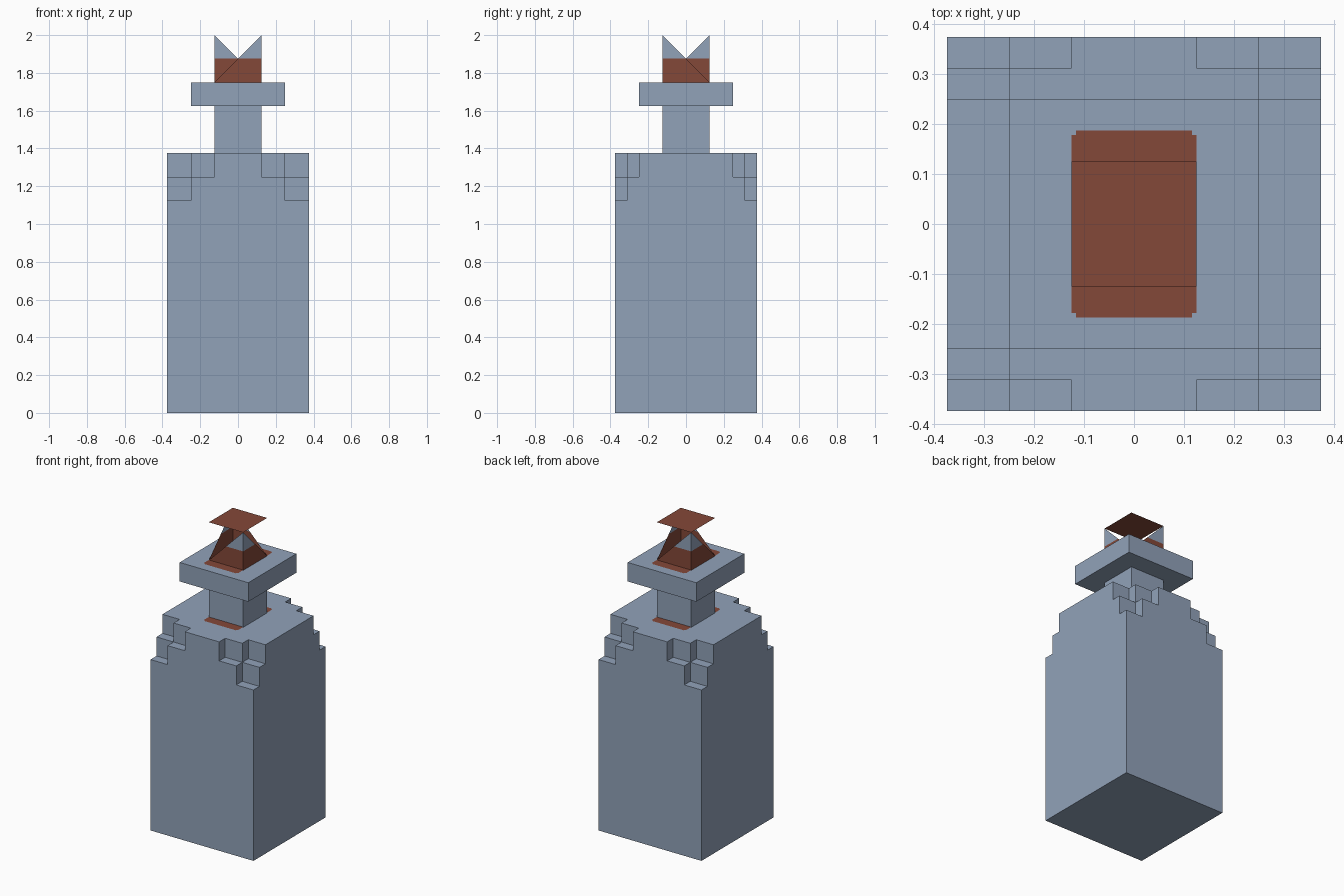
import bpy, bmesh
from mathutils import Vector

if "Cube" in bpy.data.objects:
    bpy.data.objects.remove(bpy.data.objects["Cube"])


def material(name, rgb):
    m = bpy.data.materials.new(name)
    m.diffuse_color = (*rgb, 1)
    m.use_nodes = True
    m.node_tree.nodes["Principled BSDF"].inputs["Base Color"].default_value = m.diffuse_color
    return m


BLUE = material("blue grey glass", (0.284, 0.361, 0.485))
RED = material("cork red", (0.231, 0.065, 0.040))


def finish(name, bm, *mats):
    me = bpy.data.meshes.new(name)
    bm.to_mesh(me)
    bm.free()
    for m in mats:
        me.materials.append(m)
    ob = bpy.data.objects.new(name, me)
    bpy.context.collection.objects.link(ob)
    return ob


def box(name, half, z0, z1, mat):
    bm = bmesh.new()
    bmesh.ops.create_cube(bm, size=1)
    for v in bm.verts:
        v.co = (v.co.x * half * 2, v.co.y * half * 2, z1 if v.co.z > 0 else z0)
    return finish(name, bm, mat)


# Bottle body: block with stepped chips at the four upper corners
def solid(x, y, z):
    x, y = abs(x), abs(y)
    if max(x, y) > 0.375 or not 0 < z < 1.375:
        return False
    chip_side = x > 0.25 and y > 0.25 and z > 1.25
    chip_face = x > 0.125 and y > 0.3125 and z > 1.25
    chip_deep = x > 0.25 and y > 0.3125 and z > 1.125
    return not (chip_side or chip_face or chip_deep)


cuts = [[-0.375, -0.25, -0.125, 0.125, 0.25, 0.375],
        [-0.375, -0.3125, -0.25, 0.25, 0.3125, 0.375],
        [0, 1.125, 1.25, 1.375]]
bm = bmesh.new()
for i in range(5):
    for j in range(5):
        for k in range(3):
            lo = Vector((cuts[0][i], cuts[1][j], cuts[2][k]))
            hi = Vector((cuts[0][i + 1], cuts[1][j + 1], cuts[2][k + 1]))
            mid = (lo + hi) / 2
            if not solid(*mid):
                continue
            for a in range(3):
                for side in (lo, hi):
                    probe = mid.copy()
                    probe[a] = side[a] + (0.01 if side is hi else -0.01)
                    if solid(*probe):
                        continue
                    b, c = (a + 1) % 3, (a + 2) % 3
                    ring = []
                    for p, q in ((lo, lo), (hi, lo), (hi, hi), (lo, hi)):
                        co = side.copy()
                        co[b], co[c] = p[b], q[c]
                        ring.append(bm.verts.new(co))
                    bm.faces.new(ring if side is hi else ring[::-1])
bmesh.ops.remove_doubles(bm, verts=bm.verts, dist=1e-4)
bmesh.ops.dissolve_limit(bm, angle_limit=0.01, verts=bm.verts, edges=bm.edges)
finish("bottle_body", bm, BLUE)

# Neck and collar
box("neck", 0.125, 1.375, 1.625, BLUE)
box("collar", 0.25, 1.625, 1.75, BLUE)


# Painted red patches with nicked corners on the body top and collar top
def patch(name, z):
    w, d, n = 0.125, 0.1875, 0.009
    bm = bmesh.new()
    pts = []
    for sx, sy in ((1, 1), (-1, 1), (-1, -1), (1, -1)):
        nick = [(w, d - n), (w - n, d - n), (w - n, d)]
        pts += [(sx * x, sy * y) for x, y in (nick if sx * sy > 0 else nick[::-1])]
    bm.faces.new([bm.verts.new((x, y, z + 0.002)) for x, y in pts])
    finish(name, bm, RED)


patch("body_top_patch", 1.375)
patch("collar_top_patch", 1.75)

# Stopper: one triangle per side, red lower half and blue upper half
r, z0, z1, zm = 0.125, 1.75, 2.0, 1.875
bm = bmesh.new()
for s in (1, -1):
    tall = (s * r, -s * r)
    for low, flip in (((-s * r, -s * r), False), ((s * r, s * r), True)):
        ring = [bm.verts.new((*low, z0)), bm.verts.new((*tall, z0)),
                bm.verts.new((*tall, z1))]
        bm.faces.new(ring[::-1] if flip else ring)
bmesh.ops.bisect_plane(bm, geom=bm.verts[:] + bm.edges[:] + bm.faces[:],
                       plane_co=(0, 0, zm), plane_no=(0, 0, 1))
for f in bm.faces:
    f.material_index = int(f.calc_center_median().z > zm)
finish("stopper_sides", bm, RED, BLUE)

# Stopper lid: thin square sheet
bm = bmesh.new()
bm.faces.new([bm.verts.new((x * r, y * r, z1))
              for x, y in ((-1, -1), (1, -1), (1, 1), (-1, 1))])
finish("stopper_lid", bm, RED)
